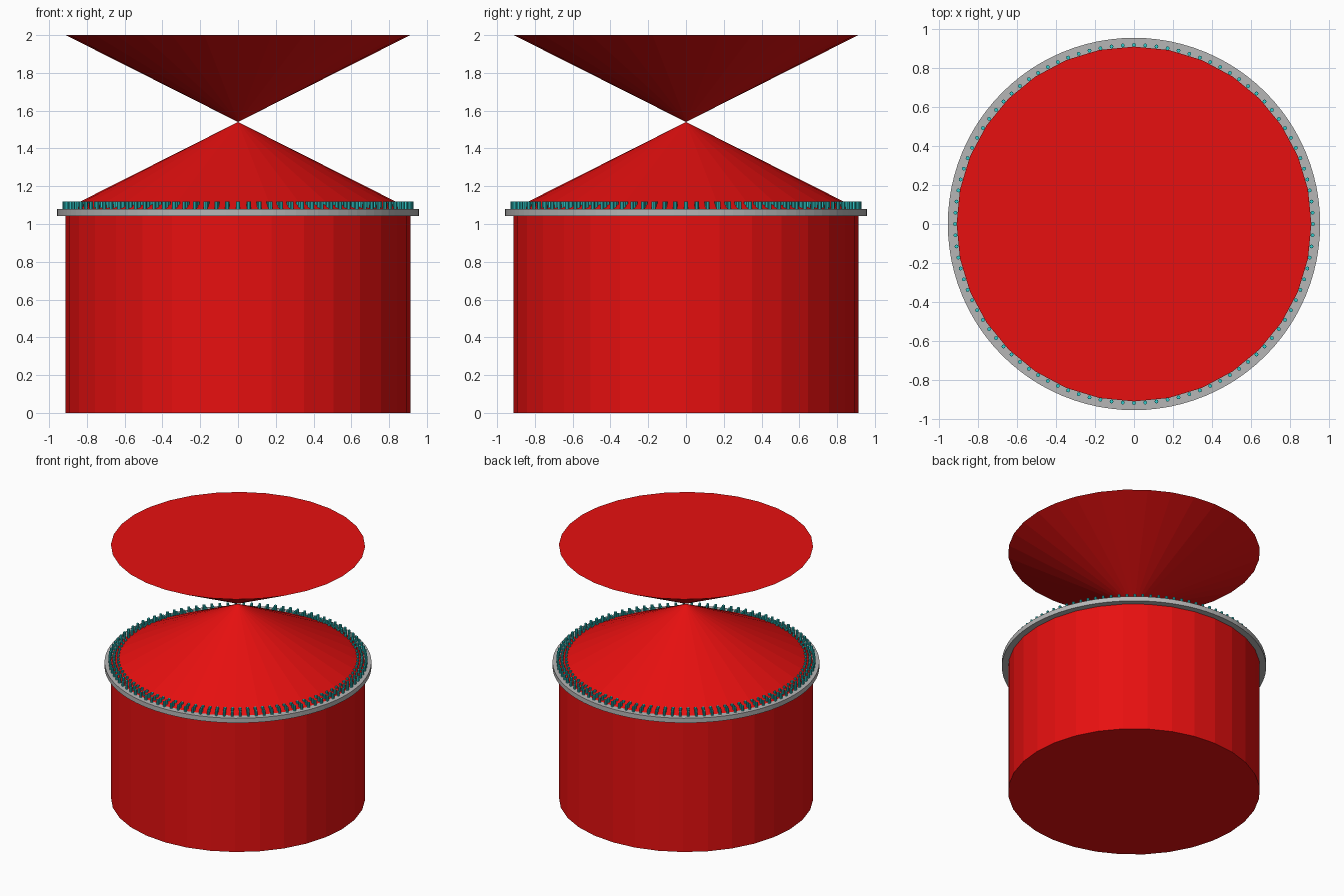
import bpy
import bmesh
from math import cos, sin, tau
from mathutils import Matrix

if "Cube" in bpy.data.objects:
    bpy.data.objects.remove(bpy.data.objects["Cube"])


def material(name, rgb):
    m = bpy.data.materials.new(name)
    m.use_nodes = True
    m.diffuse_color = (*rgb, 1)
    m.node_tree.nodes["Principled BSDF"].inputs["Base Color"].default_value = (*rgb, 1)
    return m


red = material("red", (0.8, 0.005, 0.005))
grey = material("grey", (0.47, 0.47, 0.47))
teal = material("teal", (0.03, 0.6, 0.6))


def frustum(bm, z0, z1, r0, r1, sides, x=0, y=0):
    bmesh.ops.create_cone(bm, cap_ends=True, segments=sides, radius1=r0, radius2=r1,
                          depth=z1 - z0, matrix=Matrix.Translation((x, y, (z0 + z1) / 2)))


def finish(name, bm, mat):
    mesh = bpy.data.meshes.new(name)
    bm.to_mesh(mesh)
    bm.free()
    mesh.materials.append(mat)
    obj = bpy.data.objects.new(name, mesh)
    bpy.context.collection.objects.link(obj)
    return obj


def solid(name, mat, *args):
    bm = bmesh.new()
    frustum(bm, *args)
    return finish(name, bm, mat)


RADIUS, RIM_LOW, RIM_TOP, APEX = 0.912, 1.043, 1.08, 1.54

# Drum and the two cones meeting tip to tip
solid("drum", red, 0, RIM_TOP, RADIUS, RADIUS, 32)
solid("lower_cone", red, RIM_TOP, APEX, RADIUS, 0, 32)
solid("upper_cone", red, APEX, 2, 0, RADIUS, 32)

# Flat collar around the top of the drum
solid("collar", grey, RIM_LOW, RIM_TOP, 0.957, 0.957, 96)

# Concentric rows of small studs standing on the collar
studs = bmesh.new()
COUNT = 100
for row in (0.92, 0.89, 0.86):
    for i in range(COUNT):
        a = tau * i / COUNT
        frustum(studs, RIM_TOP, 1.118, 0.01, 0.01, 8, row * cos(a), row * sin(a))
finish("studs", studs, teal)
